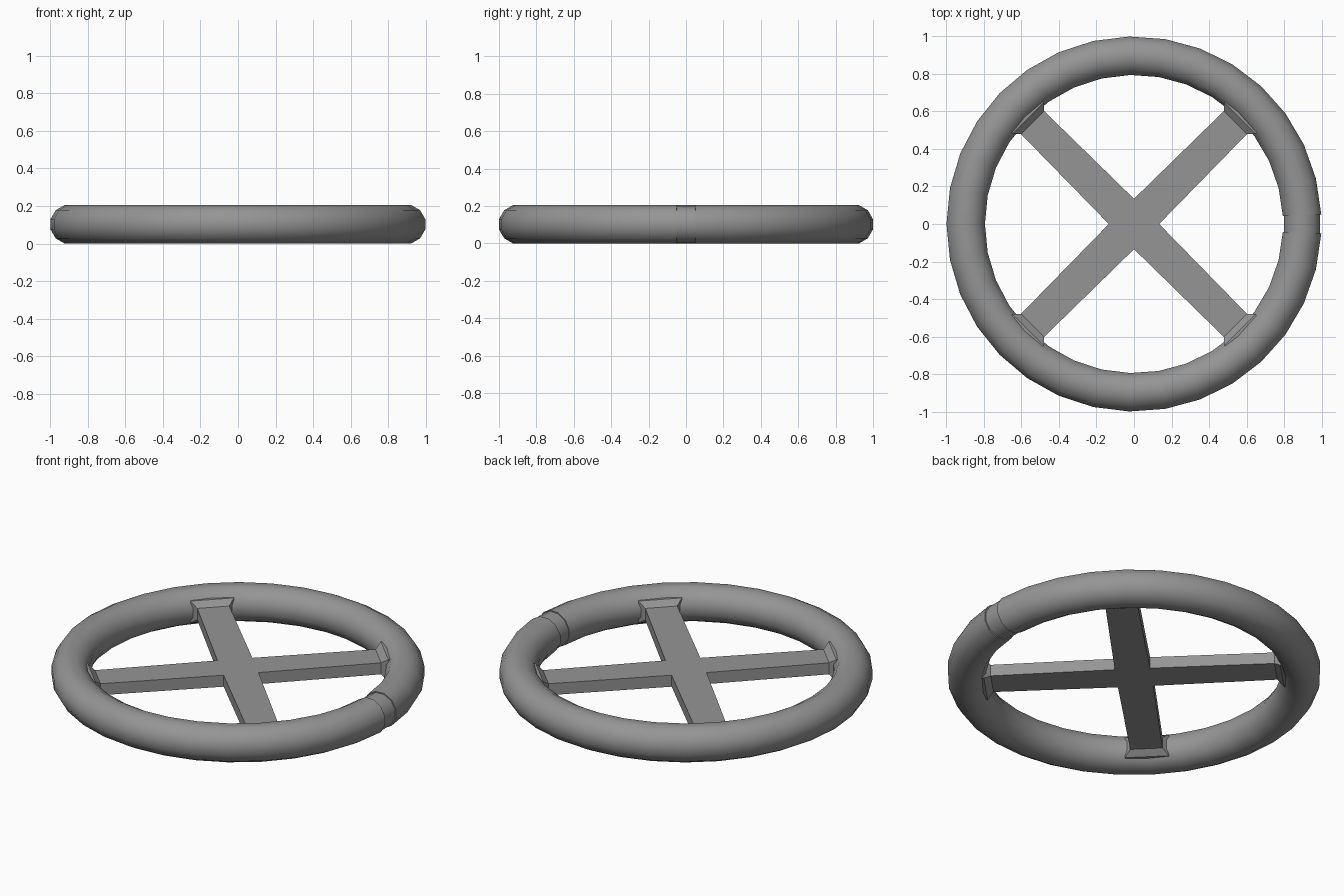
import bpy, bmesh, math
from mathutils import Vector, Matrix

cube = bpy.data.objects.get("Cube")
if cube:
    bpy.data.objects.remove(cube, do_unlink=True)

grey = bpy.data.materials.new("grey metal")
grey.use_nodes = True
COLOUR = (0.30, 0.30, 0.30, 1)
grey.diffuse_color = COLOUR
grey.node_tree.nodes["Principled BSDF"].inputs["Base Color"].default_value = COLOUR

MAJOR, MINOR = 0.8975, 0.1025   # rim centre radius and tube radius
MID_Z = MINOR


def finish(bm, name, angle):
    """Turn a bmesh into a shaded, coloured object."""
    bmesh.ops.recalc_face_normals(bm, faces=bm.faces)
    mesh = bpy.data.meshes.new(name)
    bm.to_mesh(mesh)
    bm.free()
    mesh.materials.append(grey)
    obj = bpy.data.objects.new(name, mesh)
    bpy.context.collection.objects.link(obj)
    obj.location.z = MID_Z
    bpy.ops.object.select_all(action='DESELECT')
    obj.select_set(True)
    bpy.context.view_layer.objects.active = obj
    bpy.ops.object.shade_smooth_by_angle(angle=math.radians(angle))
    return obj


# Rim: round tube swept in a circle, with a shallow groove at +x
SIDES, STEPS, GAP, GROOVE = 12, 32, 0.052, 0.0965
sections = [(-GAP, GROOVE), (GAP, GROOVE)]
for i in range(STEPS + 1):
    sections.append((GAP + (2 * math.pi - 2 * GAP) * i / STEPS, MINOR))

bm = bmesh.new()
loops = []
for angle, radius in sections:
    loop = []
    for k in range(SIDES):
        a = 2 * math.pi * (k + 0.5) / SIDES
        r = radius / math.cos(math.pi / SIDES)
        d = MAJOR + r * math.cos(a)
        loop.append(bm.verts.new((d * math.cos(angle), d * math.sin(angle), r * math.sin(a))))
    loops.append(loop)
for i, loop in enumerate(loops):
    after = loops[(i + 1) % len(loops)]
    for k in range(SIDES):
        j = (k + 1) % SIDES
        bm.faces.new((loop[k], after[k], after[j], loop[j]))
finish(bm, "rim", 40)

# Spokes: a square hub with four arms extruded from its sides, flared at the rim
HUB = 0.095
ARM = [(0.764, 0.087, 0.034), (0.798, 0.118, 0.064), (0.86, 0.118, 0.064)]  # reach, half width, half height
bm = bmesh.new()
bmesh.ops.create_cube(bm, size=2, matrix=Matrix.Diagonal((HUB, HUB, 0.034, 1)))
bm.normal_update()
for face in [f for f in bm.faces if abs(f.normal.z) < 0.5]:
    out = face.normal.copy()
    side = Vector((-out.y, out.x, 0))
    for reach, half_w, half_h in ARM:
        face = bmesh.ops.extrude_discrete_faces(bm, faces=[face])["faces"][0]
        for v in face.verts:
            w = math.copysign(half_w, v.co.dot(side))
            v.co = out * reach + side * w + Vector((0, 0, math.copysign(half_h, v.co.z)))
bm.transform(Matrix.Rotation(math.pi / 4, 4, 'Z'))
finish(bm, "spokes", 30)
